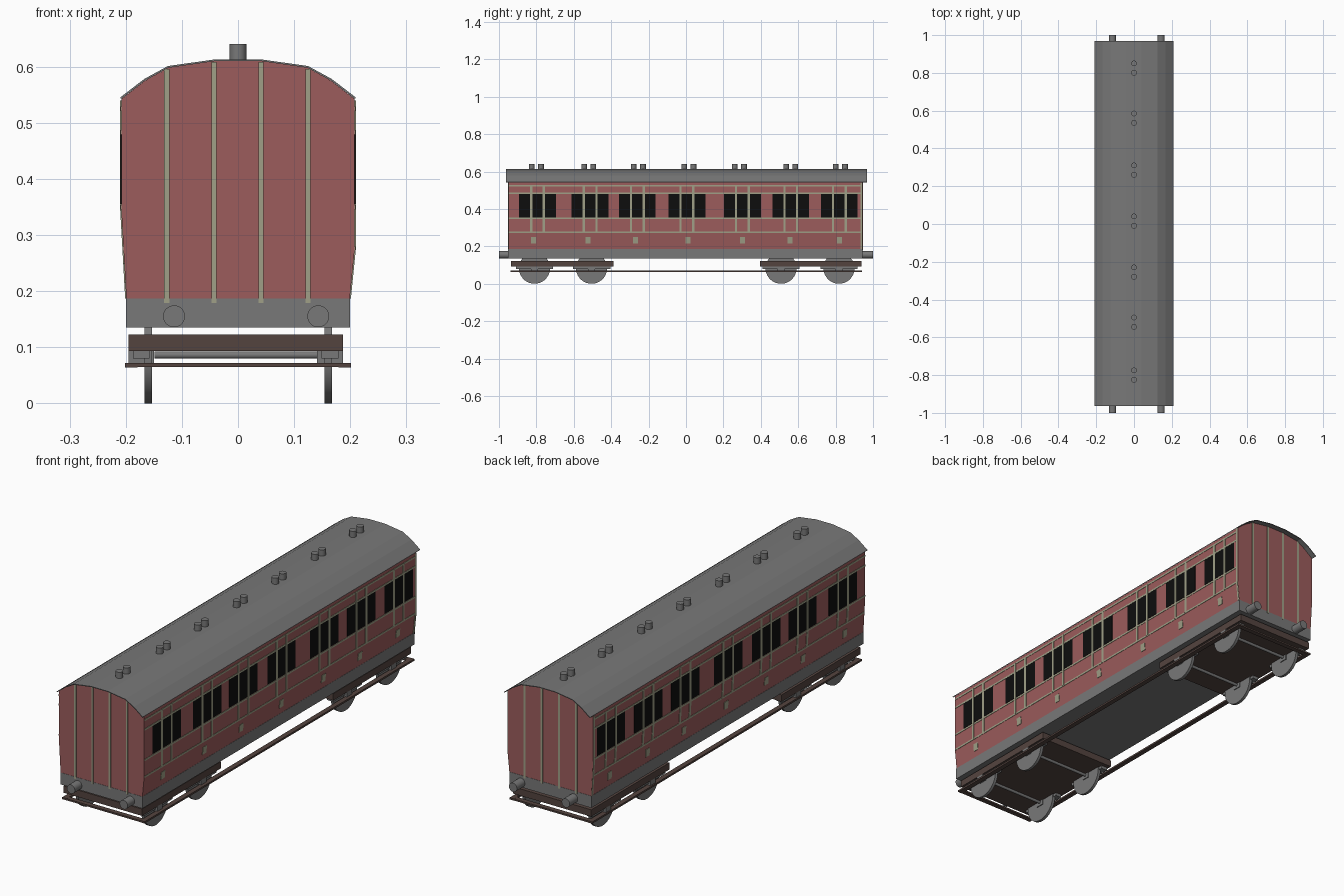
import bpy, bmesh, math
from mathutils import Matrix

if "Cube" in bpy.data.objects:
    bpy.data.objects.remove(bpy.data.objects["Cube"])


def material(name, r, g, b):
    lin = lambda c: ((c / 255 + 0.055) / 1.055) ** 2.4 if c > 10 else c / 255 / 12.92
    m = bpy.data.materials.new(name)
    m.diffuse_color = (lin(r), lin(g), lin(b), 1)
    m.use_nodes = True
    m.node_tree.nodes["Principled BSDF"].inputs["Base Color"].default_value = m.diffuse_color
    return m


RED = material("carriage red", 156, 92, 92)
GREY = material("roof grey", 120, 120, 120)
CREAM = material("lining cream", 160, 160, 135)
BLACK = material("window black", 13, 13, 13)
BROWN = material("frame brown", 84, 68, 63)


def finish(name, bm, mat, smooth=False):
    bmesh.ops.recalc_face_normals(bm, faces=bm.faces)
    me = bpy.data.meshes.new(name)
    bm.to_mesh(me)
    bm.free()
    ob = bpy.data.objects.new(name, me)
    bpy.context.collection.objects.link(ob)
    me.materials.append(mat)
    if smooth:
        bpy.ops.object.select_all(action='DESELECT')
        ob.select_set(True)
        bpy.context.view_layer.objects.active = ob
        bpy.ops.object.shade_smooth_by_angle(angle=math.radians(35))
    return ob


def add_box(bm, x0, x1, y0, y1, z0, z1):
    m = Matrix.Translation(((x0 + x1) / 2, (y0 + y1) / 2, (z0 + z1) / 2))
    bmesh.ops.create_cube(bm, size=1, matrix=m @ Matrix.Diagonal((x1 - x0, y1 - y0, z1 - z0, 1)))


def add_cylinder(bm, center, radius, depth, axis, sides=32):
    rot = {'X': Matrix.Rotation(math.pi / 2, 4, 'Y'),
           'Y': Matrix.Rotation(math.pi / 2, 4, 'X'), 'Z': Matrix()}[axis]
    bmesh.ops.create_cone(bm, cap_ends=True, segments=sides, radius1=radius, radius2=radius,
                          depth=depth, matrix=Matrix.Translation(center) @ rot)


def add_prism(bm, profile, y0, y1):
    a = [bm.verts.new((x, y0, z)) for x, z in profile]
    b = [bm.verts.new((x, y1, z)) for x, z in profile]
    n = len(profile)
    bm.faces.new(a)
    bm.faces.new(b)
    for i in range(n):
        j = (i + 1) % n
        bm.faces.new((a[i], a[j], b[j], b[i]))


Y0, Y1 = -0.95, 0.943
W = 0.208
KINK = {-1: 0.345, 1: 0.275}    # height where each side starts to taper inwards
arch = [(-0.21, 0.545), (-0.167, 0.578), (-0.125, 0.601), (-0.04, 0.613),
        (0.04, 0.613), (0.125, 0.601), (0.167, 0.578), (0.21, 0.545)]

# body
bm = bmesh.new()
low = [(x * W / 0.21, z - 0.003) for x, z in arch]
add_prism(bm, [(-0.199, 0.185), (-W, KINK[-1])] + low + [(W, KINK[1]), (0.199, 0.185)], Y0, Y1)
finish("carriage_body", bm, RED)

# roof: thin arched sheet overhanging the ends
bm = bmesh.new()
add_prism(bm, arch + [(x * 0.992, z - 0.003) for x, z in reversed(arch)], -0.963, 0.968)
finish("roof", bm, GREY)

# underframe
bm = bmesh.new()
add_box(bm, -0.2, 0.2, Y0 - 0.001, Y1 + 0.001, 0.135, 0.187)
finish("underframe", bm, GREY)

# roof vents in pairs
bm = bmesh.new()
for y in (0.825, 0.56, 0.285, 0.015, -0.255, -0.52, -0.80):
    for d in (-0.025, 0.025):
        add_cylinder(bm, (0, y + d, 0.623), 0.015, 0.034, 'Z', 24)
finish("roof_vents", bm, GREY, True)

# buffers
bm = bmesh.new()
for x in (-0.114, 0.143):
    for s in (-1, 1):
        add_cylinder(bm, (x, s * 0.968, 0.155), 0.0195, 0.064, 'Y')
finish("buffers", bm, GREY, True)


def side_x(s, z):
    k = KINK[s]
    return W if z >= k else W - (W - 0.199) * (k - z) / (k - 0.185)


def add_plate(bm, y0, y1, z0, z1, lift):
    """Thin plate on both carriage sides, following the taper."""
    for s in (-1, 1):
        k = KINK[s]
        zs = [z0, k, z1] if z0 < k < z1 else [z0, z1]
        outer = [(s * (side_x(s, z) + lift), z) for z in zs]
        inner = [(s * (side_x(s, z) - 0.002), z) for z in reversed(zs)]
        add_prism(bm, outer + inner, y0, y1)


groups = (-0.794, -0.513, -0.26, 0.005, 0.302, 0.56, 0.82)

# windows, three per compartment
bm = bmesh.new()
for y in groups:
    for d in (-0.067, 0, 0.067):
        add_plate(bm, y + d - 0.031, y + d + 0.031, 0.355, 0.479, 0.001)
finish("windows", bm, BLACK)

# side lining
bm = bmesh.new()
for z in (0.525, 0.483, 0.349, 0.275):
    add_plate(bm, Y0 + 0.002, Y1 - 0.002, z - 0.004, z + 0.004, 0.0015)
for y in groups:
    for d in (-0.034, 0.034):
        add_plate(bm, y + d - 0.006, y + d + 0.006, 0.275, 0.525, 0.002)
add_plate(bm, Y1 - 0.01, Y1 - 0.001, 0.187, 0.54, 0.002)
finish("side_lining", bm, CREAM)

# door panels
bm = bmesh.new()
for y in (-0.815, -0.525, -0.27, 0.01, 0.303, 0.556, 0.82):
    add_plate(bm, y - 0.0135, y + 0.0135, 0.215, 0.249, 0.002)
finish("door_panels", bm, CREAM)

# end lining
bm = bmesh.new()
for x, top in ((-0.127, 0.596), (-0.043, 0.608), (0.041, 0.608), (0.125, 0.596)):
    for y in (Y0, Y1):
        add_box(bm, x - 0.0045, x + 0.0045, y - 0.003, y + 0.003, 0.179, top)
finish("end_lining", bm, CREAM)

# bogies
for name, y0, y1, axles in (("front", -0.935, -0.387, (-0.81, -0.505)),
                            ("rear", 0.395, 0.938, (0.508, 0.818))):
    bm = bmesh.new()
    add_box(bm, -0.195, 0.187, y0, y1, 0.093, 0.123)
    finish(name + "_bogie_frame", bm, BROWN)

    bm = bmesh.new()
    for y in axles:
        for x in (-0.16, 0.161):
            add_cylinder(bm, (x, y, 0.083), 0.083, 0.013, 'X', 40)
    finish(name + "_wheels", bm, GREY, True)

    bm = bmesh.new()
    for y in axles:
        add_cylinder(bm, (0.001, y, 0.086), 0.0065, 0.30, 'X', 16)
    finish(name + "_axles", bm, GREY, True)

    bm = bmesh.new()
    for y in axles:
        for xa, xb in ((-0.195, -0.15), (0.141, 0.187)):
            add_box(bm, xa, xb, y - 0.018, y + 0.018, 0.07, 0.095)
            add_box(bm, xa + 0.008, xb - 0.008, y - 0.1, y + 0.1, 0.08, 0.094)
    finish(name + "_axle_boxes", bm, GREY)

# footboards: long side boards joined across the ends
bm = bmesh.new()
for s in (-1, 1):
    add_box(bm, s * 0.19 - 0.011, s * 0.19 + 0.011, -0.937, 0.94, 0.064, 0.072)
for y in (-0.926, 0.929):
    add_box(bm, -0.18, 0.18, y - 0.011, y + 0.011, 0.0645, 0.0715)
finish("footboards", bm, BROWN)
